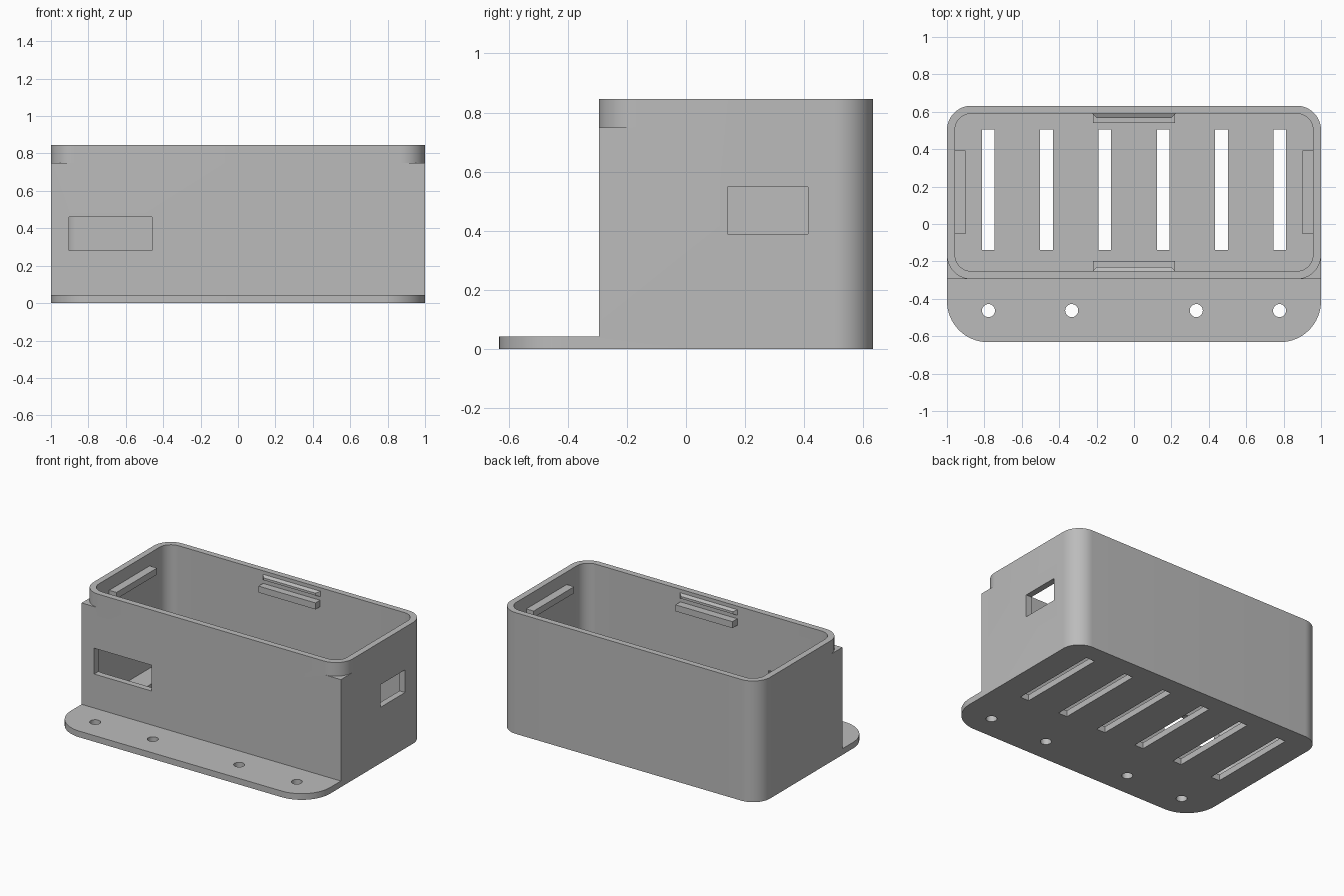
import bpy, bmesh, math
from mathutils import Vector

if "Cube" in bpy.data.objects:
    bpy.data.objects.remove(bpy.data.objects["Cube"])

grey = bpy.data.materials.new("plain grey")
grey.use_nodes = True
COLOUR = (0.5, 0.5, 0.5, 1)
grey.diffuse_color = COLOUR
grey.node_tree.nodes["Principled BSDF"].inputs["Base Color"].default_value = COLOUR

FRONT, BACK, TOP = -0.295, 0.632, 0.845
WALL = 0.043


def arc(cx, cy, r, start, end, steps=16):
    """Points along an arc, angles in degrees."""
    angles = [math.radians(start + (end - start) * i / steps) for i in range(steps + 1)]
    return [(cx + r * math.cos(a), cy + r * math.sin(a)) for a in angles]


def rounded(x0, x1, y0, y1, r_front, r_back):
    return (arc(x0 + r_front, y0 + r_front, r_front, 180, 270)
            + arc(x1 - r_front, y0 + r_front, r_front, 270, 360)
            + arc(x1 - r_back, y1 - r_back, r_back, 0, 90)
            + arc(x0 + r_back, y1 - r_back, r_back, 90, 180))


def rect(x0, x1, y0, y1):
    return [(x0, y0), (x1, y0), (x1, y1), (x0, y1)]


def finish(name, bm):
    bmesh.ops.recalc_face_normals(bm, faces=bm.faces)
    mesh = bpy.data.meshes.new(name)
    bm.to_mesh(mesh)
    bm.free()
    mesh.materials.append(grey)
    obj = bpy.data.objects.new(name, mesh)
    bpy.context.collection.objects.link(obj)
    return obj


def prism(name, outlines, z0, z1):
    """Extrude one or more separate outlines upward into a single object."""
    bm = bmesh.new()
    for outline in outlines:
        face = bm.faces.new([bm.verts.new((x, y, z0)) for x, y in outline])
        ext = bmesh.ops.extrude_face_region(bm, geom=[face])
        moved = [v for v in ext["geom"] if isinstance(v, bmesh.types.BMVert)]
        bmesh.ops.translate(bm, verts=moved, vec=(0, 0, z1 - z0))
    return finish(name, bm)


def cut(target, name, outlines, z0, z1):
    cutter = prism(name, outlines, z0, z1)
    cutter.hide_render = True
    mod = target.modifiers.new(name, "BOOLEAN")
    mod.operation, mod.solver, mod.object = "DIFFERENCE", "EXACT", cutter
    bpy.context.view_layer.objects.active = target
    bpy.ops.object.modifier_apply(modifier=name)
    bpy.data.objects.remove(cutter)


# Case: full footprint block, cut down to a mounting flange at the front
case = prism("case", [rounded(-1, 1, -0.632, BACK, 0.22, 0.13)], 0, TOP)
cut(case, "flange_step", [rect(-2, 2, -1, FRONT)], WALL, 1)

# Rounded upper front corners above the square ones
R = 0.13
right = arc(1 - R, FRONT + R, R, 270, 360) + [(1.1, FRONT + R), (1.1, FRONT - 0.1), (1 - R, FRONT - 0.1)]
left = [(-x, y) for x, y in right]
cut(case, "corner_rounding", [right, left], 0.75, 1)

# Hollow interior
cut(case, "cavity", [rounded(-0.957, 0.957, -0.252, 0.59, 0.087, 0.087)], WALL, 1)

# Floor vents and flange screw holes
cut(case, "vents", [rect(x - 0.034, x + 0.034, -0.138, 0.505)
                    for x in [-0.78 + 0.312 * i for i in range(6)]], -0.1, 0.1)
cut(case, "screw_holes", [arc(x, -0.463, 0.035, 0, 345, 23)
                          for x in (-0.778, -0.333, 0.333, 0.778)], -0.1, 0.1)

# Connector windows in the front and one side
cut(case, "front_window", [rect(-0.903, -0.46, -0.4, -0.2)], 0.28, 0.46)
cut(case, "side_window", [rect(0.9, 1.1, 0.14, 0.413)], 0.39, 0.548)

bpy.ops.object.select_all(action="DESELECT")
case.select_set(True)
bpy.context.view_layer.objects.active = case
bpy.ops.object.shade_smooth_by_angle(angle=math.radians(30))

# Lid ledges on all four walls, sunk slightly into the wall
ledges = {
    "back_ledge": rect(-0.22, 0.22, 0.54, 0.6),
    "front_ledge": rect(-0.22, 0.22, -0.262, -0.198),
    "left_ledge": rect(0.9, 0.967, -0.053, 0.393),
    "right_ledge": rect(-0.967, -0.9, -0.053, 0.393),
}
for name, outline in ledges.items():
    prism(name, [outline], 0.712, 0.757)


def snap_ridge(name, wall_y, inward):
    """Tapered snap ridge just under the rim."""
    bm = bmesh.new()
    rings = []
    for half, z0, z1, depth in ((0.225, 0.78, 0.822, -0.003), (0.2, 0.793, 0.809, 0.022)):
        y = wall_y + inward * depth
        rings.append([bm.verts.new(Vector(p)) for p in
                      ((-half, y, z0), (half, y, z0), (half, y, z1), (-half, y, z1))])
    base, tip = rings
    bm.faces.new(base)
    bm.faces.new(tip)
    for i in range(4):
        j = (i + 1) % 4
        bm.faces.new((base[i], base[j], tip[j], tip[i]))
    finish(name, bm)


snap_ridge("back_snap_ridge", 0.59, -1)
snap_ridge("front_snap_ridge", -0.252, 1)
